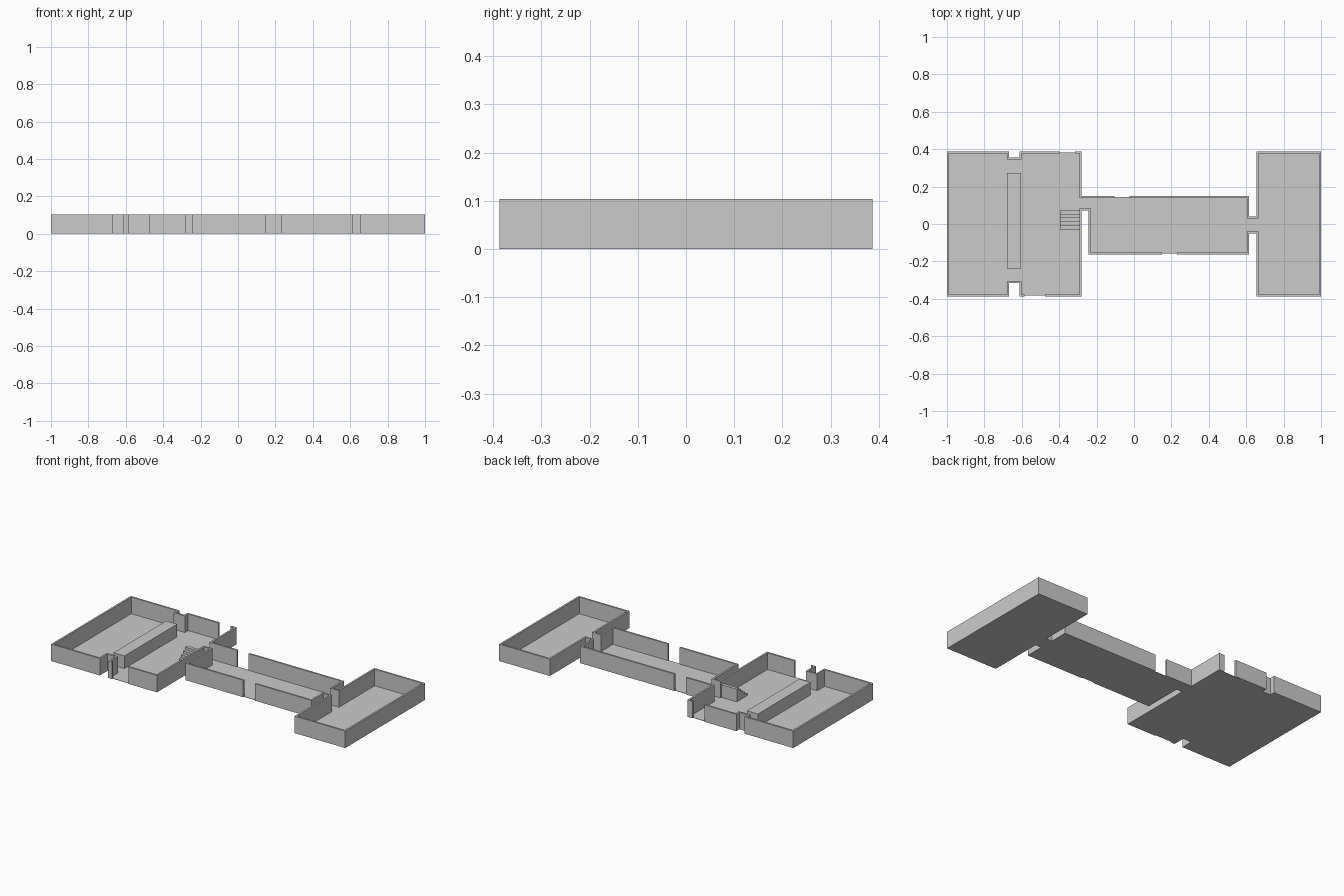
import bpy, bmesh
from mathutils import Vector

if "Cube" in bpy.data.objects:
    bpy.data.objects.remove(bpy.data.objects["Cube"])

WALL_H, WALL_T = 0.104, 0.011

# Outer wall line, counter-clockwise, split into runs at the four doorways
RUNS = [
    [(-.475, -.387), (-.28, -.387), (-.28, .072), (-.242, .072),
     (-.242, -.164), (.15, -.164)],
    [(.23, -.164), (.615, -.164), (.615, -.05), (.655, -.05), (.655, -.387),
     (1, -.387), (1, .387), (.655, .387), (.655, .04), (.615, .04),
     (.615, .151), (-.025, .151)],
    [(-.105, .151), (-.28, .151), (-.28, .387), (-.315, .387)],
    [(-.397, .387), (-.613, .387), (-.613, .355), (-.668, .355), (-.668, .387),
     (-1, .387), (-1, -.387), (-.668, -.387), (-.668, -.315), (-.613, -.315),
     (-.613, -.387), (-.585, -.387)],
]


def inset(points, dist, closed=False):
    """Shift a path to its left with mitred corners."""
    pts = [Vector(p) for p in points]
    n = len(pts)
    out = []
    for i, p in enumerate(pts):
        a = (p - pts[i - 1]).normalized() if closed or i > 0 else None
        b = (pts[(i + 1) % n] - p).normalized() if closed or i < n - 1 else None
        a, b = a or b, b or a
        na, nb = Vector((-a.y, a.x)), Vector((-b.y, b.x))
        out.append(p + (na + nb) * dist / (1 + na.dot(nb)))
    return out


def new_object(name, bm):
    bmesh.ops.recalc_face_normals(bm, faces=bm.faces)
    mesh = bpy.data.meshes.new(name)
    bm.to_mesh(mesh)
    bm.free()
    obj = bpy.data.objects.new(name, mesh)
    bpy.context.collection.objects.link(obj)
    return obj


def extrude_profile(name, points, direction):
    """Solid from a closed profile of 3D points."""
    bm = bmesh.new()
    face = bm.faces.new([bm.verts.new(p) for p in points])
    res = bmesh.ops.extrude_face_region(bm, geom=[face], use_keep_orig=True)
    verts = [g for g in res["geom"] if isinstance(g, bmesh.types.BMVert)]
    bmesh.ops.translate(bm, verts=verts, vec=direction)
    return new_object(name, bm)


def wall(name, run):
    """Upright ribbon of constant thickness along a run."""
    bm = bmesh.new()
    rings = []
    for o, i in zip(run, inset(run, WALL_T)):
        rings.append([bm.verts.new((p[0], p[1], z))
                      for p, z in ((o, 0), (i, 0), (i, WALL_H), (o, WALL_H))])
    for r, s in zip(rings, rings[1:]):
        for k in range(4):
            m = (k + 1) % 4
            bm.faces.new((r[k], r[m], s[m], s[k]))
    bm.faces.new(rings[0])
    bm.faces.new(rings[-1])
    return new_object(name, bm)


# Walls
for k, run in enumerate(RUNS):
    wall(f"wall_{k + 1}", run)

# Floor, reaching half way under the walls
outline = inset([p for run in RUNS for p in run], WALL_T / 2, closed=True)
extrude_profile("floor", [(p.x, p.y, 0) for p in outline], (0, 0, 0.002))

# Long counter in the left room
counter = [(-.68, -.238, 0), (-.605, -.238, 0), (-.605, .273, 0), (-.68, .273, 0)]
extrude_profile("counter", counter, (0, 0, 0.08))

# Stairs climbing to the back beside the passage
STEPS, Y0, RUN, RISE = 5, -.03, .0205, .016
profile = [(-.396, Y0 + STEPS * RUN, 0), (-.396, Y0, 0)]
for s in range(STEPS):
    profile += [(-.396, Y0 + s * RUN, (s + 1) * RISE),
                (-.396, Y0 + (s + 1) * RUN, (s + 1) * RISE)]
extrude_profile("stairs", profile, (.107, 0, 0))
